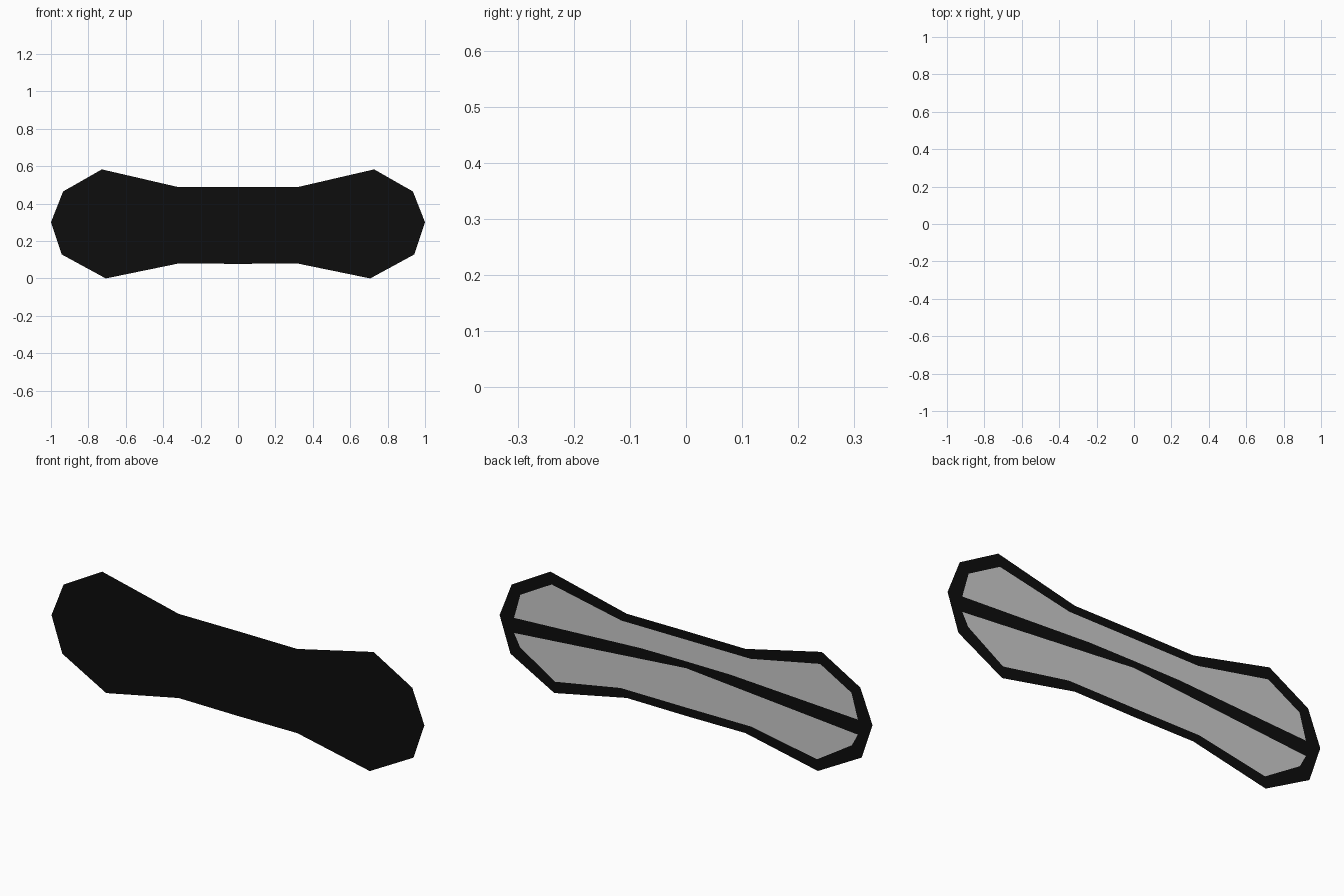
import bpy
import bmesh

if "Cube" in bpy.data.objects:
    bpy.data.objects.remove(bpy.data.objects["Cube"])

EPS = 0.0005  # paper-thin layer offset


def material(name, value):
    m = bpy.data.materials.new(name)
    m.diffuse_color = (value, value, value, 1.0)
    m.use_nodes = True
    m.node_tree.nodes["Principled BSDF"].inputs["Base Color"].default_value = m.diffuse_color
    return m


black = material("matte black", 0.004)
grey = material("light grey", 0.6)


def flat_plate(name, upper, lower, y, mat, face_back):
    """Flat polygon in the XZ plane; right-half edges (centre to tip) are mirrored."""
    right = upper + lower[::-1]                       # top centre -> tip -> bottom centre
    left = [(-x, z) for x, z in right[::-1] if x > 0]
    bm = bmesh.new()
    face = bm.faces.new([bm.verts.new((x, y, z)) for x, z in right + left])
    face.normal_update()
    if (face.normal.y > 0) != face_back:
        face.normal_flip()
    bmesh.ops.triangulate(bm, faces=bm.faces[:])
    mesh = bpy.data.meshes.new(name)
    bm.to_mesh(mesh)
    bm.free()
    mesh.materials.append(mat)
    obj = bpy.data.objects.new(name, mesh)
    bpy.context.collection.objects.link(obj)
    return obj


# Bone-shaped backing plate, fully black from the front
flat_plate("backing_plate",
           [(0, 0.489), (0.318, 0.488), (0.728, 0.583), (0.935, 0.465), (1.0, 0.30)],
           [(0, 0.078), (0.318, 0.08), (0.707, 0.0), (0.942, 0.128)],
           -EPS, black, False)

# Upper grey panel on the back, above the arched bar
flat_plate("upper_panel",
           [(0, 0.448), (0.347, 0.448), (0.72, 0.523), (0.888, 0.428), (0.922, 0.307)],
           [(0, 0.343), (0.24, 0.342)],
           EPS, grey, True)

# Lower grey panel on the back, below the arched bar
flat_plate("lower_panel",
           [(0, 0.31), (0.922, 0.234), (0.89, 0.174)],
           [(0, 0.119), (0.35, 0.12), (0.703, 0.056)],
           EPS, grey, True)
